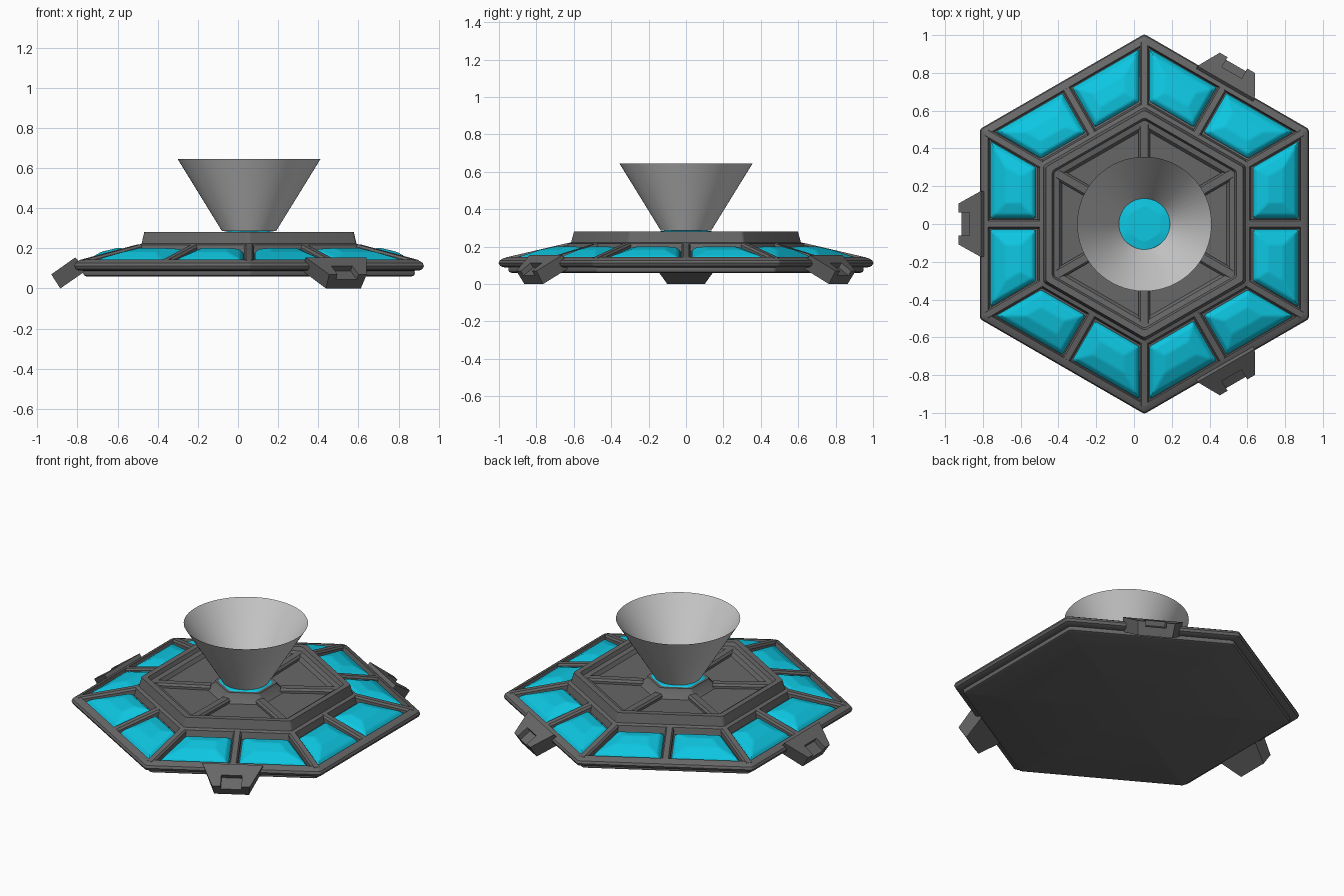
import bpy, bmesh
from math import cos, sin, pi, radians, tan
from mathutils import Vector

if "Cube" in bpy.data.objects:
    bpy.data.objects.remove(bpy.data.objects["Cube"])

CX = 0.055           # hexagon centre
C30 = cos(pi / 6)


def place(ang, r, t, z):
    """Radial / tangential / height coordinates to world."""
    return Vector((CX + r * cos(ang) - t * sin(ang), r * sin(ang) + t * cos(ang), z))


def material(name, rgb):
    m = bpy.data.materials.new(name)
    m.diffuse_color = (*rgb, 1)
    m.use_nodes = True
    m.node_tree.nodes["Principled BSDF"].inputs["Base Color"].default_value = m.diffuse_color
    return m


def finish(name, bm, mat=None, smooth=None):
    bmesh.ops.recalc_face_normals(bm, faces=bm.faces)
    me = bpy.data.meshes.new(name)
    bm.to_mesh(me)
    bm.free()
    ob = bpy.data.objects.new(name, me)
    bpy.context.collection.objects.link(ob)
    if mat:
        me.materials.append(mat)
    if smooth:
        bpy.ops.object.select_all(action='DESELECT')
        ob.select_set(True)
        bpy.context.view_layer.objects.active = ob
        bpy.ops.object.shade_smooth_by_angle(angle=radians(smooth))
    return ob


def loft(bm, rings, caps=True):
    """Skin a list of point loops; one-point loops become fans."""
    vs = [[bm.verts.new(p) for p in ring] for ring in rings]
    for a, b in zip(vs, vs[1:]):
        n = max(len(a), len(b))
        for i in range(n):
            j = (i + 1) % n
            if len(a) == 1:
                bm.faces.new((a[0], b[i], b[j]))
            elif len(b) == 1:
                bm.faces.new((a[i], b[0], a[j]))
            else:
                bm.faces.new((a[i], a[j], b[j], b[i]))
    if caps:
        for end in (vs[0], vs[-1]):
            if len(end) > 2:
                bm.faces.new(end)


def hex_ring(apothem, z, c):
    """Hexagon with corners on +-y, filleted by radius c."""
    if apothem == 0:
        return [Vector((CX, 0, z))]
    pts = []
    for k in range(6):
        a = pi / 6 + k * pi / 3
        o = place(a, (apothem - c) / C30, 0, z)
        for d in (-30, -10, 10, 30):
            pts.append(o + Vector((c * cos(a + radians(d)), c * sin(a + radians(d)), 0)))
    return pts


def hex_solid(name, profile, c, mat=None, smooth=None):
    bm = bmesh.new()
    loft(bm, [hex_ring(a, z, c) for a, z in profile])
    return finish(name, bm, mat, smooth)


def beam(bm, ang, stations, w, depth):
    """Radial rib with a chamfered section; stations are (radius, top z)."""
    rings = []
    for r, z in stations:
        rings.append([place(ang, r, t, zz) for t, zz in
                      ((-w, z - depth), (-w, z - 0.012), (-w * 0.65, z),
                       (w * 0.65, z), (w, z - 0.012), (w, z - depth))])
    loft(bm, rings)


cyan = material("cyan_glass", (0.004, 0.57, 0.76))
dark = material("dark_metal", (0.135, 0.135, 0.135))

# Base plate, rounded rim, sloping tray, raised ring, inner floor and pedestal
hex_solid("base_body", [
    (0, 0.06), (0.81, 0.06), (0.822, 0.065), (0.826, 0.076), (0.824, 0.088),
    (0.85, 0.09), (0.864, 0.097), (0.871, 0.112), (0.865, 0.127), (0.85, 0.137),
    (0.827, 0.145), (0.82, 0.112), (0.565, 0.174), (0.556, 0.216), (0.535, 0.223),
    (0.522, 0.28), (0.488, 0.28), (0.478, 0.258), (0.45, 0.252), (0.435, 0.23),
    (0.2, 0.225), (0.16, 0.262), (0.155, 0.276), (0.12, 0.276), (0, 0.27)],
    0.022, dark, 32)

# Ribs between the outer panels: at corners and side middles
bm = bmesh.new()
for k in range(12):
    f = C30 if k % 2 else 1
    beam(bm, k * pi / 6, [(0.835 / f, 0.142), (0.545 / f, 0.22)], 0.024, 0.05)
finish("panel_ribs", bm, dark)

# Ribs across the inner floor
bm = bmesh.new()
for k in range(6):
    beam(bm, pi / 6 + k * pi / 3, [(0.55, 0.257), (0.2, 0.251)], 0.03, 0.04)
finish("inner_ribs", bm, dark)

# Twelve faceted panels, two per side
bm = bmesh.new()
for k in range(6):
    for s in (1, -1):
        rings = []
        for inset, h in ((0, -0.01), (0, 0.006), (0.02, 0.03), (0.08, 0.05)):
            r0, r1 = 0.575 + inset, 0.816 - inset
            ring = []
            for r, outer in ((r0, 0), (r1, 0), (r1, 1), (r0, 1)):
                t = r * tan(pi / 6) - 0.032 - inset * 1.15 if outer else 0.03 + inset
                ring.append(place(k * pi / 3, r, s * t, 0.112 + (0.82 - r) * 0.243 + h))
            rings.append(ring)
        loft(bm, rings)
panels = finish("glass_panels", bm, cyan)
bev = panels.modifiers.new("soft_edges", 'BEVEL')
bev.width, bev.segments, bev.angle_limit = 0.01, 2, radians(12)

# Centre lens on the pedestal
hex_solid("centre_lens", [(0, 0.265), (0.139, 0.265), (0.139, 0.276), (0.13, 0.281),
                          (0.085, 0.289), (0, 0.289)], 0.04, cyan)

# Three slanted clips with a notch in the outer end
A, B, C, D = (0.865, 0.155), (0.985, 0.07), (0.94, 0.0), (0.81, 0.09)
wide = (0.175, 0.108, 0.1, 0.165)
notch = [A, (0.925, 0.1125), (0.908, 0.088), (0.969, 0.045), C, D]
bm = bmesh.new()
for ang in (pi, pi / 3, -pi / 3):
    loft(bm, [[place(ang, r, t, z) for r, z in notch] for t in (-0.06, 0.06)])
    for s in (1, -1):
        loft(bm, [[place(ang, r, s * 0.06, z) for r, z in (A, B, C, D)],
                  [place(ang, r, s * w, z) for (r, z), w in zip((A, B, C, D), wide)]])
finish("side_clips", bm, dark)

# Open projection cone
bm = bmesh.new()
N = 64
loft(bm, [[place(2 * pi * i / N, r, 0, z) for i in range(N)]
          for r, z in ((0.135, 0.286), (0.356, 0.645))], caps=False)
finish("projection_cone", bm, smooth=30)
